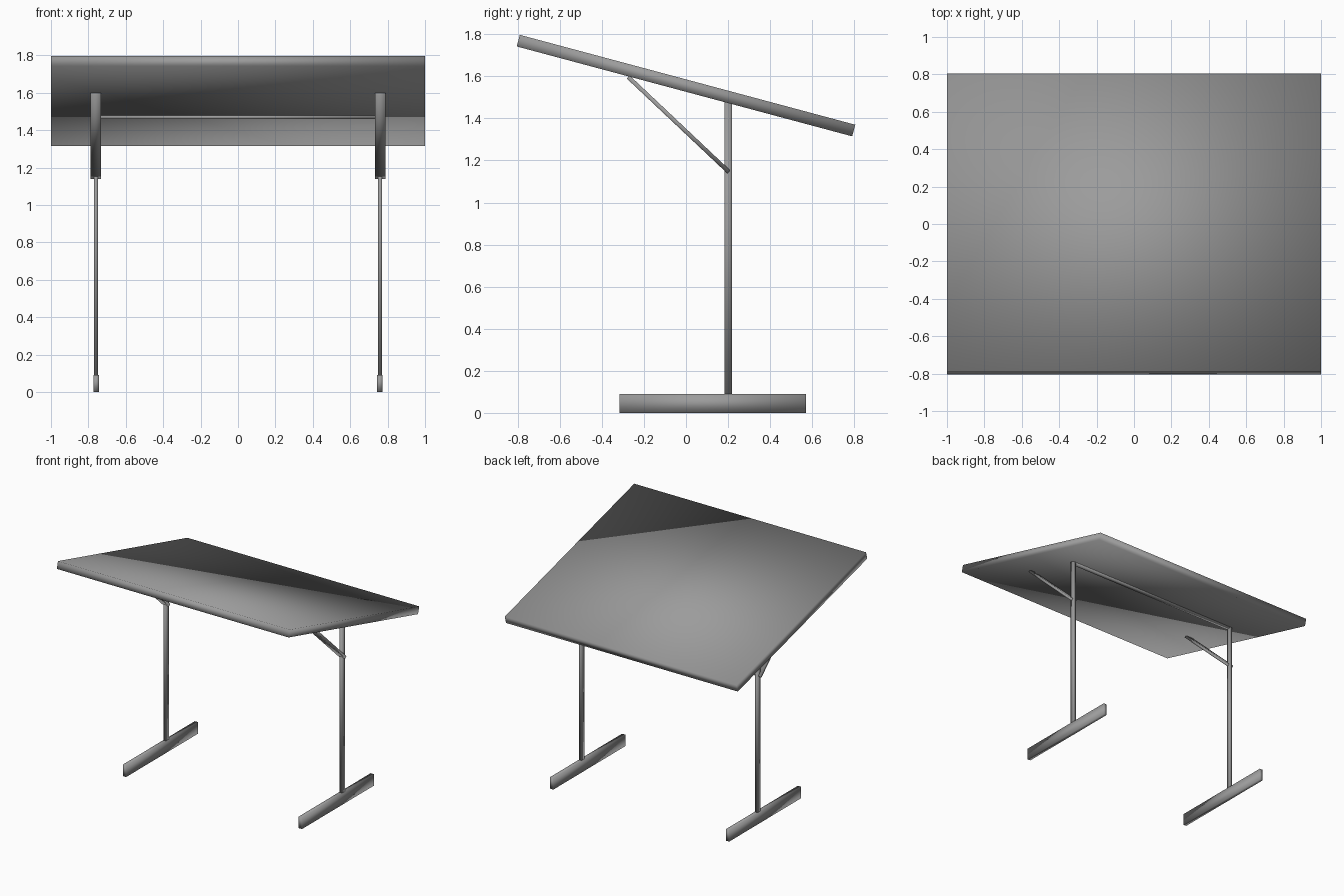
import bpy
import math

cube = bpy.data.objects.get("Cube")
if cube:
    bpy.data.objects.remove(cube, do_unlink=True)

# One grey for the whole table
grey = bpy.data.materials.new("mid_grey")
grey.use_nodes = True
colour = (0.33, 0.33, 0.33, 1)
grey.diffuse_color = colour
grey.node_tree.nodes["Principled BSDF"].inputs["Base Color"].default_value = colour


def bar(name, centre, size, tilt=0.0):
    """Smooth-shaded box, tilted about the x axis."""
    bpy.ops.mesh.primitive_cube_add(size=1, location=centre)
    obj = bpy.context.object
    obj.name = name
    obj.scale = size
    bpy.ops.object.transform_apply(location=False, rotation=False, scale=True)
    obj.rotation_euler.x = tilt
    obj.data.materials.append(grey)
    bpy.ops.object.shade_smooth()
    return obj


# Sloping board
bar("table_top", (0, 0, 1.556), (2, 1.651, 0.057), math.radians(-15))

# Rail joining the tops of the posts
bar("cross_rail", (0, 0.2, 1.469), (1.5, 0.036, 0.018))

# Foot, post and diagonal brace on each side
brace_start, brace_end = (-0.275, 1.597), (0.203, 1.146)
dy = brace_end[0] - brace_start[0]
dz = brace_end[1] - brace_start[1]
for side, sx in (("left", 1), ("right", -1)):
    x = sx * 0.76
    bar(side + "_foot", (x * 0.998, 0.128, 0.045), (0.028, 0.886, 0.09))
    bar(side + "_post", (x, 0.2, 0.785), (0.021, 0.036, 1.39))
    bar(side + "_brace",
        (x, brace_start[0] + dy / 2, brace_start[1] + dz / 2),
        (0.056, math.hypot(dy, dz), 0.02), math.atan2(dz, dy))
